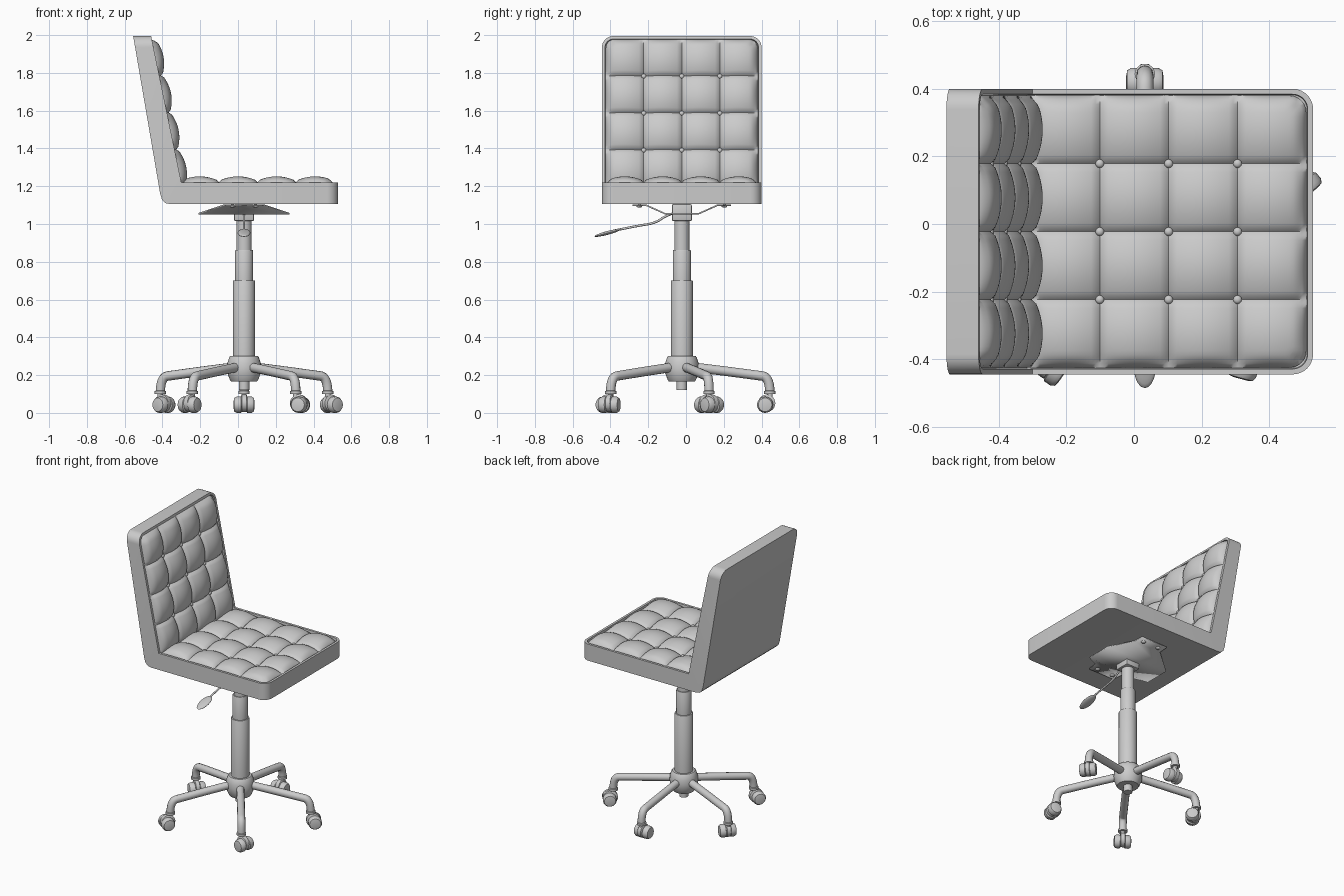
import bpy, bmesh, math
from mathutils import Vector, Matrix

if "Cube" in bpy.data.objects:
    bpy.data.objects.remove(bpy.data.objects["Cube"])

CX, CY = 0.032, -0.022          # column axis
Y0, Y1 = -0.445, 0.40           # shell width


def finish(name, bm, angle=35):
    bmesh.ops.recalc_face_normals(bm, faces=bm.faces)
    me = bpy.data.meshes.new(name)
    bm.to_mesh(me)
    bm.free()
    ob = bpy.data.objects.new(name, me)
    bpy.context.collection.objects.link(ob)
    smooth(ob, angle)
    return ob


def smooth(ob, angle=35):
    bpy.ops.object.select_all(action='DESELECT')
    ob.select_set(True)
    bpy.context.view_layer.objects.active = ob
    bpy.ops.object.shade_smooth_by_angle(angle=math.radians(angle))


def lathe(name, profile, mat, n=32):
    """Closed solid of revolution about local z from (radius, z) points."""
    bm = bmesh.new()
    rings = [[bm.verts.new(mat @ Vector((r * math.cos(2 * math.pi * i / n), r * math.sin(2 * math.pi * i / n), z)))
              for i in range(n)] for r, z in profile]
    for a, b in zip(rings, rings[1:]):
        for i in range(n):
            bm.faces.new((a[i], a[(i + 1) % n], b[(i + 1) % n], b[i]))
    bm.faces.new(rings[0])
    bm.faces.new(rings[-1])
    return finish(name, bm)


def tube(name, pts, radius):
    cu = bpy.data.curves.new(name, 'CURVE')
    cu.dimensions = '3D'
    cu.bevel_depth, cu.bevel_resolution, cu.use_fill_caps = radius, 4, True
    sp = cu.splines.new('NURBS')
    sp.points.add(len(pts) - 1)
    for p, c in zip(sp.points, pts):
        p.co = (*c, 1)
    sp.order_u, sp.use_endpoint_u, sp.resolution_u = 3, True, 6
    ob = bpy.data.objects.new(name, cu)
    bpy.context.collection.objects.link(ob)
    bpy.ops.object.select_all(action='DESELECT')
    ob.select_set(True)
    bpy.context.view_layer.objects.active = ob
    bpy.ops.object.convert(target='MESH')
    smooth(bpy.context.object, 40)


def box(name, lo, hi, bevel=0.008):
    bm = bmesh.new()
    lo, hi = Vector(lo), Vector(hi)
    bmesh.ops.create_cube(bm, size=1, matrix=Matrix.Translation((lo + hi) / 2) @ Matrix.Diagonal((*(hi - lo), 1)))
    bmesh.ops.bevel(bm, geom=bm.edges[:], offset=bevel, segments=2, affect='EDGES', profile=0.5)
    return finish(name, bm)


def ellipsoid(name, mat, size, seg=16):
    bm = bmesh.new()
    bmesh.ops.create_uvsphere(bm, u_segments=seg, v_segments=seg // 2, radius=1,
                              matrix=mat @ Matrix.Diagonal((*size, 1)))
    return finish(name, bm, 60)


# L-shaped shell: side profile extruded across y
profile = [(0.53, 1.105), (0.53, 1.22), (-0.30, 1.22), (-0.46, 1.995), (-0.555, 1.995),
           (-0.412, 1.16), (-0.402, 1.128), (-0.385, 1.111), (-0.36, 1.105)]
bm = bmesh.new()
a = [bm.verts.new((x, Y0, z)) for x, z in profile]
b = [bm.verts.new((x, Y1, z)) for x, z in profile]
n = len(profile)
sides = [bm.faces.new((a[i], a[(i + 1) % n], b[(i + 1) % n], b[i])) for i in range(n)]
bm.faces.new(a)
bm.faces.new(b)
bmesh.ops.recalc_face_normals(bm, faces=bm.faces)
corners = [bm.edges.get((v[i], v[j])) for v in (a, b) for i, j in ((0, 1), (3, 4))]
bmesh.ops.bevel(bm, geom=corners, offset=0.06, segments=8, affect='EDGES', profile=0.5)
# recess for the cushions, leaving a thin rim
bm.normal_update()
inner = [f for f in bm.faces if f.calc_area() > 0.3 and
         ((f.normal.z > 0.9) or (f.normal.x > 0.9 and f.calc_center_median().z > 1.4))]
bmesh.ops.inset_region(bm, faces=inner, thickness=0.016, depth=0, use_even_offset=True)
bmesh.ops.inset_region(bm, faces=inner, thickness=0.002, depth=-0.02, use_even_offset=True)
finish("shell", bm, 30)


# Tufted cushions: 4 x 4 pillows, with buttons where the seams cross
def cushion(name, origin, u, v, w, lu, lv, puff, per=16, rad=0.05):
    bm = bmesh.new()
    cells = 4
    m = cells * per

    def place(i, j):
        s, t = i / m * lu, j / m * lv
        fa, fb = (i % per) / per * 2 - 1, (j % per) / per * 2 - 1
        h = puff * 0.5 * ((1 - fa * fa) + (1 - fb * fb))
        for f, k in ((fa, i), (fb, j)):
            if abs(f) > 0.99:
                h -= 0.008                      # stitched crease
        edge = min(s, t, lu - s, lv - t)
        h = h * min(1, edge / 0.03) ** 0.5 if edge < 0.03 else h
        if s > lu - rad:                        # rounded outer corners
            for ct, far in ((rad, t < rad), (lv - rad, t > lv - rad)):
                if far:
                    d = Vector((s - (lu - rad), t - ct))
                    k = max(abs(d.x), abs(d.y))
                    if d.length > 0:
                        d *= k / d.length
                    s, t = lu - rad + d.x, ct + d.y
        return origin + u * s + v * t + w * h

    g = [[bm.verts.new(place(i, j)) for j in range(m + 1)] for i in range(m + 1)]
    for i in range(m):
        for j in range(m):
            bm.faces.new((g[i][j], g[i + 1][j], g[i + 1][j + 1], g[i][j + 1]))
    # skirt down into the shell
    rim = [e for e in bm.edges if e.is_boundary]
    ext = bmesh.ops.extrude_edge_only(bm, edges=rim)['geom']
    bmesh.ops.translate(bm, verts=[e for e in ext if isinstance(e, bmesh.types.BMVert)], vec=w * -0.03)
    finish(name, bm, 50)
    rot = Matrix((u, v, w)).transposed().to_4x4()
    for i in range(1, 4):
        for j in range(1, 4):
            p = origin + u * lu * i / 4 + v * lv * j / 4 + w * 0.001
            ellipsoid(name + "_button", Matrix.Translation(p) @ rot, (0.013, 0.013, 0.009), 12)


Y = Vector((0, 1, 0))
cushion("seat_cushion", Vector((-0.305, -0.425, 1.205)), Vector((1, 0, 0)), Y, Vector((0, 0, 1)), 0.815, 0.805, 0.047)
up = Vector((-0.16, 0, 0.775)).normalized()
cushion("back_cushion", Vector((-0.303, -0.425, 1.195)), up, Y, Vector((up.z, 0, -up.x)), 0.80, 0.805, 0.05)

# Bent mounting plate with bolts
bm = bmesh.new()
rows = [(-0.26, 1.10, 0.10), (-0.19, 1.10, 0.105), (-0.09, 1.055, 0.24),
        (0.09, 1.055, 0.24), (0.19, 1.10, 0.105), (0.26, 1.10, 0.10)]
vs = [[bm.verts.new((CX + s * hw, CY + y, z)) for s in (-1, 1)] for y, z, hw in rows]
for p, q in zip(vs, vs[1:]):
    bm.faces.new((p[0], p[1], q[1], q[0]))
plate = finish("mounting_plate", bm, 20)
sol = plate.modifiers.new("thickness", 'SOLIDIFY')
sol.thickness, sol.offset = 0.008, 0
for sx in (-1, 1):
    for sy in (-1, 1):
        ellipsoid("plate_bolt", Matrix.Translation((CX + sx * 0.06, CY + sy * 0.225, 1.096)), (0.016, 0.016, 0.01))
box("column_head", (CX - 0.053, CY - 0.053, 1.015), (CX + 0.053, CY + 0.053, 1.105))

# Height lever and paddle
tube("lever_rod", [(CX, CY, 1.07), (CX, -0.10, 1.05), (CX, -0.16, 1.005), (CX, -0.26, 0.99), (CX, -0.38, 0.965)], 0.006)
ellipsoid("lever_paddle", Matrix.Translation((CX, -0.415, 0.953)) @ Matrix.Rotation(math.radians(15), 4, 'X'),
          (0.034, 0.073, 0.010), 20)

# Telescopic column and hub
axis = Matrix.Translation((CX, CY, 0))
lathe("gas_column", [(0.058, 0.28), (0.058, 0.698), (0.056, 0.702), (0.048, 0.702), (0.048, 0.858),
                     (0.046, 0.862), (0.040, 0.862), (0.040, 1.04)], axis)
lathe("base_hub", [(0.045, 0.165), (0.068, 0.165), (0.075, 0.175), (0.088, 0.21), (0.09, 0.235),
                   (0.088, 0.265), (0.078, 0.295), (0.072, 0.302), (0.05, 0.302)], axis)
lathe("hub_pin", [(0.028, 0.12), (0.028, 0.17)], axis, 20)

# Five legs, each with a swivelled twin-wheel caster (leg angle, caster heading)
for ang, head in ((90, -90), (18, 40), (162, -40), (-126, -125), (-54, -15)):
    d = Vector((math.cos(math.radians(ang)), math.sin(math.radians(ang)), 0))
    c = Vector((CX, CY, 0))
    tube("leg", [c + d * r + Vector((0, 0, z)) for r, z in
                 ((0.05, 0.243), (0.20, 0.225), (0.39, 0.20), (0.463, 0.19), (0.466, 0.115))], 0.025)
    stem = c + d * 0.466
    lathe("caster_stem", [(0.014, 0.05), (0.014, 0.10), (0.03, 0.10), (0.03, 0.115), (0.02, 0.12)],
          Matrix.Translation(stem), 20)
    wheel = (Matrix.Translation(stem) @ Matrix.Rotation(math.radians(head), 4, 'Z') @
             Matrix.Translation((0.025, 0, 0.043)) @ Matrix.Rotation(math.radians(90), 4, 'X'))
    for s in (-1, 1):
        lathe("caster_wheel", [(0.036, s * 0.012), (0.043, s * 0.017), (0.043, s * 0.04),
                               (0.036, s * 0.052), (0.02, s * 0.055)], wheel, 24)
    lathe("caster_hood", [(0.04, -0.016), (0.046, -0.012), (0.046, 0.012), (0.04, 0.016)],
          wheel @ Matrix.Translation((-0.008, 0.008, 0)), 24)
